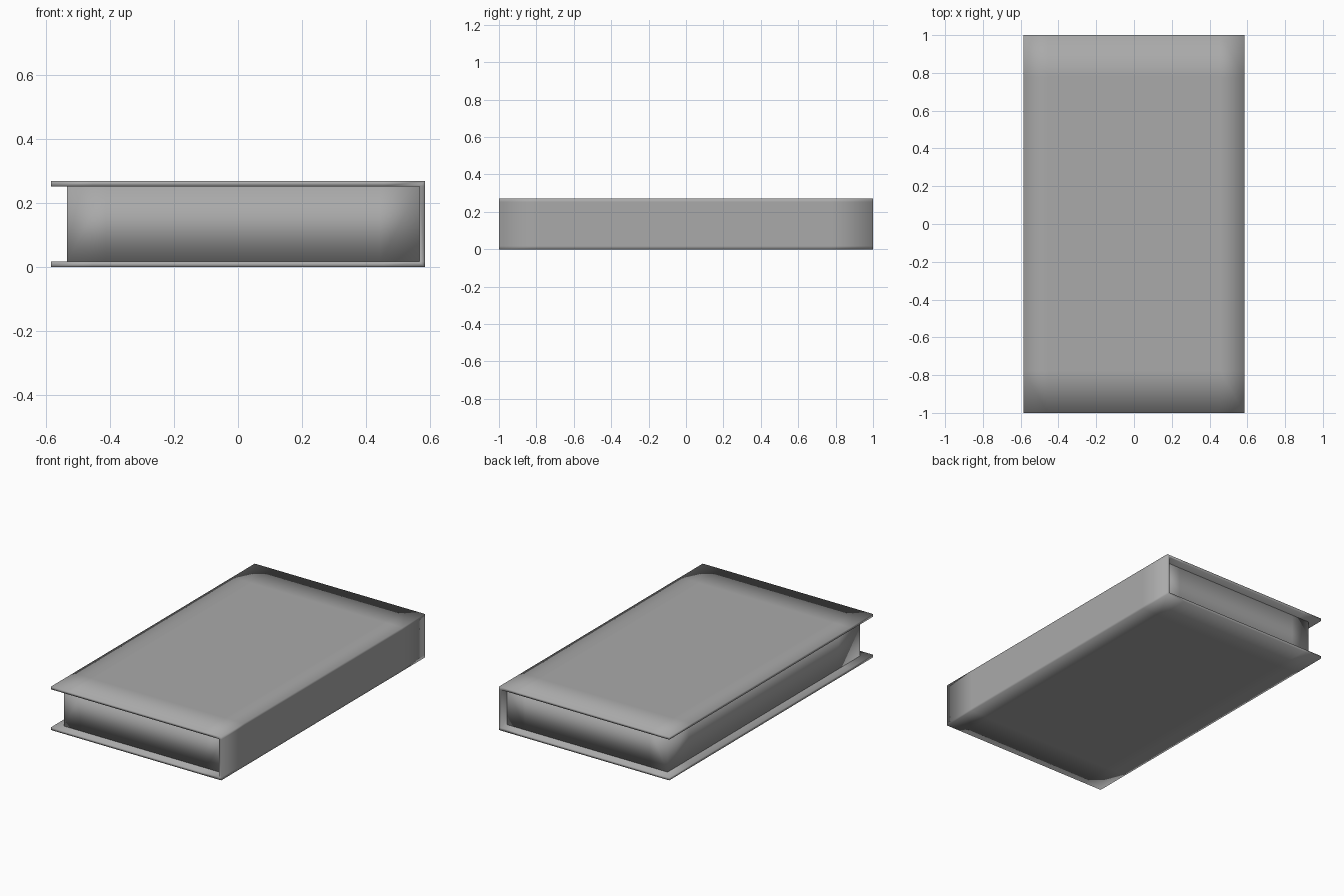
import bpy
import bmesh

LENGTH = 2.0
HALF_WIDTH = 0.585
HEIGHT = 0.27
BOARD = 0.017
CUTS = 9

cube = bpy.data.objects.get("Cube")
if cube:
    bpy.data.objects.remove(cube, do_unlink=True)

grey = bpy.data.materials.new("plain_grey")
grey.use_nodes = True
colour = (0.4, 0.4, 0.4, 1.0)
grey.diffuse_color = colour
grey.node_tree.nodes["Principled BSDF"].inputs["Base Color"].default_value = colour


def steps(start, end, count=CUTS):
    """Evenly spaced values from start to end."""
    return [start + (end - start) * i / count for i in range(count + 1)]


def build(name, outline, strips, half_length):
    """Extrude an XZ outline along Y, with end caps made of quad strips."""
    bm = bmesh.new()
    rings = [[bm.verts.new((x, y, z)) for x, z in outline]
             for y in steps(-half_length, half_length)]
    n = len(outline)
    for a, b in zip(rings, rings[1:]):
        for i in range(n):
            j = (i + 1) % n
            bm.faces.new((a[i], a[j], b[j], b[i]))
    for ring in (rings[0], rings[-1]):
        for quad in strips:
            bm.faces.new([ring[i % n] for i in quad])
    bmesh.ops.recalc_face_normals(bm, faces=bm.faces[:])
    mesh = bpy.data.meshes.new(name)
    bm.to_mesh(mesh)
    bm.free()
    mesh.materials.append(grey)
    mesh.shade_smooth()
    obj = bpy.data.objects.new(name, mesh)
    bpy.context.collection.objects.link(obj)
    return obj


# Cover: two boards joined by a spine on the +x side
inner = HALF_WIDTH - BOARD
xs = steps(-HALF_WIDTH, HALF_WIDTH)
inner_xs = xs[:-1] + [inner]
outer_path = ([(x, 0) for x in xs] + [(HALF_WIDTH, BOARD), (HALF_WIDTH, HEIGHT - BOARD)]
              + [(x, HEIGHT) for x in reversed(xs)])
inner_path = ([(x, HEIGHT - BOARD) for x in inner_xs]
              + [(x, BOARD) for x in reversed(inner_xs)])
outline = outer_path + inner_path
last = len(outline) - 1
top = CUTS + 3            # first outline point on the upper board
mid = len(outer_path)     # first inner point
up_in = mid + CUTS        # inner corner under the upper board
lo_in = up_in + 1         # inner corner above the lower board
strips = [(i, i + 1, last - i - 1, last - i) for i in range(CUTS)]
strips += [(top + i, top + i + 1, up_in - i - 1, up_in - i) for i in range(CUTS)]
strips += [(CUTS, CUTS + 1, lo_in), (CUTS + 1, CUTS + 2, up_in, lo_in),
           (CUTS + 2, top, up_in)]
build("book_cover", outline, strips, LENGTH / 2)

# Page block: set back from the three open edges
page_xs = steps(-0.535, inner)
pages = ([(x, BOARD) for x in page_xs]
         + [(x, HEIGHT - BOARD) for x in reversed(page_xs)])
end = len(pages) - 1
build("page_block", pages,
      [(i, i + 1, end - i - 1, end - i) for i in range(CUTS)], 0.945)
